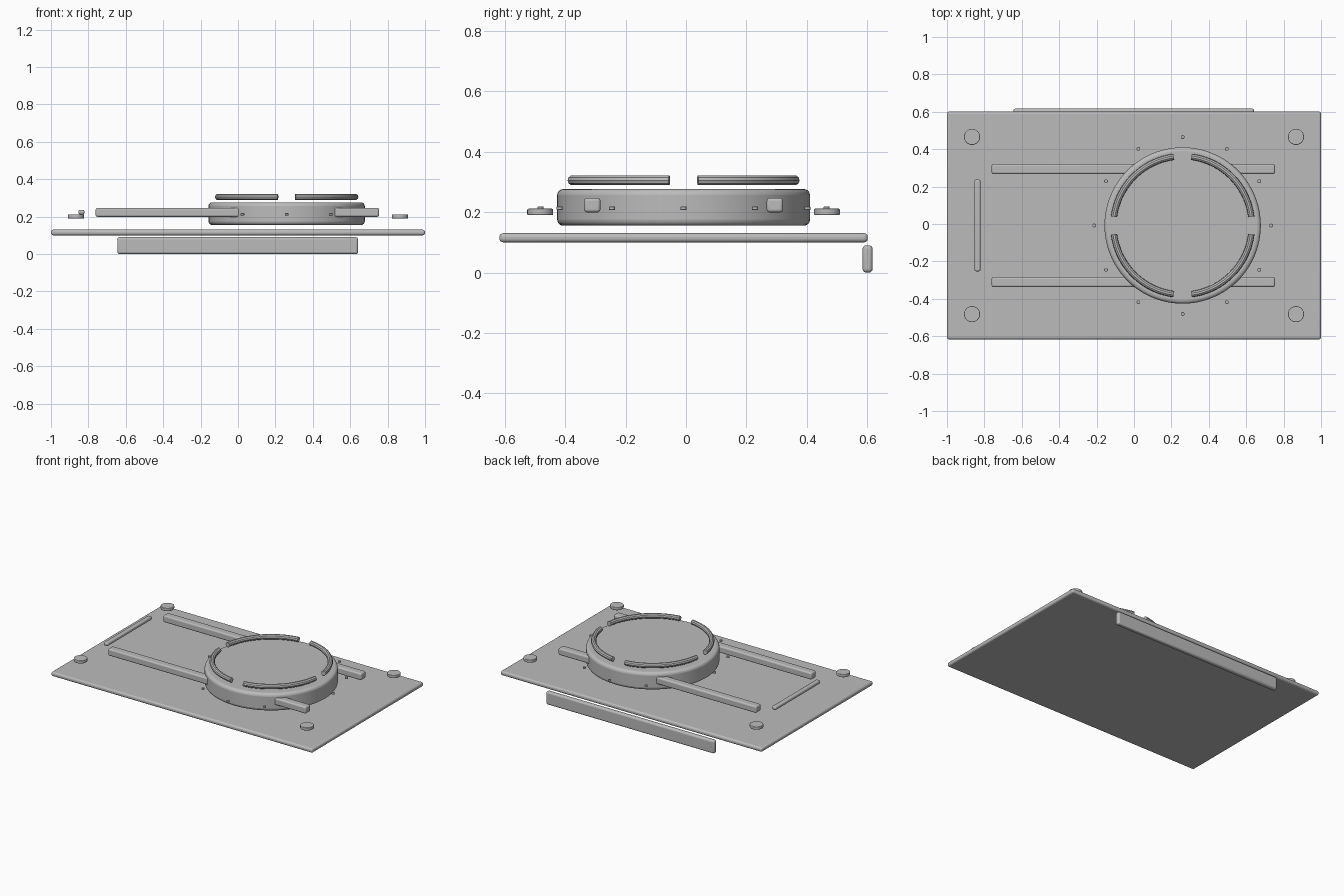
import bpy
from math import cos, sin, pi, asin, radians

cube = bpy.data.objects.get("Cube")
if cube:
    bpy.data.objects.remove(cube, do_unlink=True)

grey = bpy.data.materials.new("plain grey")
grey.use_nodes = True
tone = (0.5, 0.5, 0.5, 1)
grey.diffuse_color = tone
grey.node_tree.nodes["Principled BSDF"].inputs["Base Color"].default_value = tone

YC = -0.008           # shared centre line in y
DISC_X = 0.26         # centre of the round platform


def finish(obj, name, bevel=0):
    obj.name = name
    obj.data.materials.append(grey)
    if bevel:
        mod = obj.modifiers.new("rounding", 'BEVEL')
        mod.width = bevel
        mod.segments = 4
        mod.limit_method = 'ANGLE'
        mod.angle_limit = radians(40)
    bpy.ops.object.shade_smooth_by_angle(angle=radians(35))
    return obj


def box(name, x, y, z, bevel):
    spans = (x, y, z)
    bpy.ops.mesh.primitive_cube_add(size=1, location=[(a + b) / 2 for a, b in spans])
    obj = bpy.context.object
    obj.scale = [b - a for a, b in spans]
    bpy.ops.object.transform_apply(location=False, rotation=False, scale=True)
    return finish(obj, name, bevel)


def disc(name, x, y, radius, z, bevel, sides=32):
    bpy.ops.mesh.primitive_cylinder_add(vertices=sides, radius=radius, depth=z[1] - z[0],
                                        location=(x, y, sum(z) / 2))
    return finish(bpy.context.object, name, bevel)


# Base plate and the hanging bar along the back edge
box("base_plate", (-1, 1), (-0.617, 0.601), (0.1, 0.13), 0.012)
box("back_bar", (-0.645, 0.642), (0.584, 0.617), (0, 0.09), 0.012)

# Round platform
disc("round_platform", DISC_X, YC, 0.418, (0.155, 0.276), 0.02, 96)

# Two long rails running through the platform
for side, label in ((-1, "front"), (1, "back")):
    y = YC + side * 0.302
    box(label + "_rail", (-0.761, 0.754), (y - 0.027, y + 0.027), (0.199, 0.247), 0.01)

# Narrow strip at the right end
box("side_strip", (-0.853, -0.821), (YC - 0.245, YC + 0.245), (0.212, 0.236), 0.009)

# Corner buttons
for sx, lx in ((-1, "right"), (1, "left")):
    for sy, ly in ((-1, "front"), (1, "back")):
        disc(f"{ly}_{lx}_button", sx * 0.866, YC + sy * 0.474, 0.043, (0.19, 0.211), 0.004)

# Ring of small studs
for i in range(12):
    a = i * pi / 6
    disc(f"stud_{i + 1}", DISC_X + 0.473 * cos(a), YC + 0.473 * sin(a), 0.01,
         (0.207, 0.218), 0.002, 16)

# Four raised arcs with gaps between them
RING, TUBE, STEPS = 0.37, 0.0168, 28
gap = asin(0.047 / RING)
for q in range(4):
    curve = bpy.data.curves.new("arc", 'CURVE')
    curve.dimensions = '3D'
    curve.bevel_depth = TUBE
    curve.bevel_resolution = 3
    curve.use_fill_caps = True
    path = curve.splines.new('POLY')
    path.points.add(STEPS)
    for i, point in enumerate(path.points):
        a = q * pi / 2 + gap + (pi / 2 - 2 * gap) * i / STEPS
        point.co = (RING * cos(a), RING * sin(a), 0, 1)
    arc = bpy.data.objects.new("raised_arc", curve)
    bpy.context.collection.objects.link(arc)
    arc.location = (DISC_X, YC, 0.305)
    bpy.ops.object.select_all(action='DESELECT')
    arc.select_set(True)
    bpy.context.view_layer.objects.active = arc
    bpy.ops.object.convert(target='MESH')
    finish(bpy.context.object, f"raised_arc_{q + 1}")
